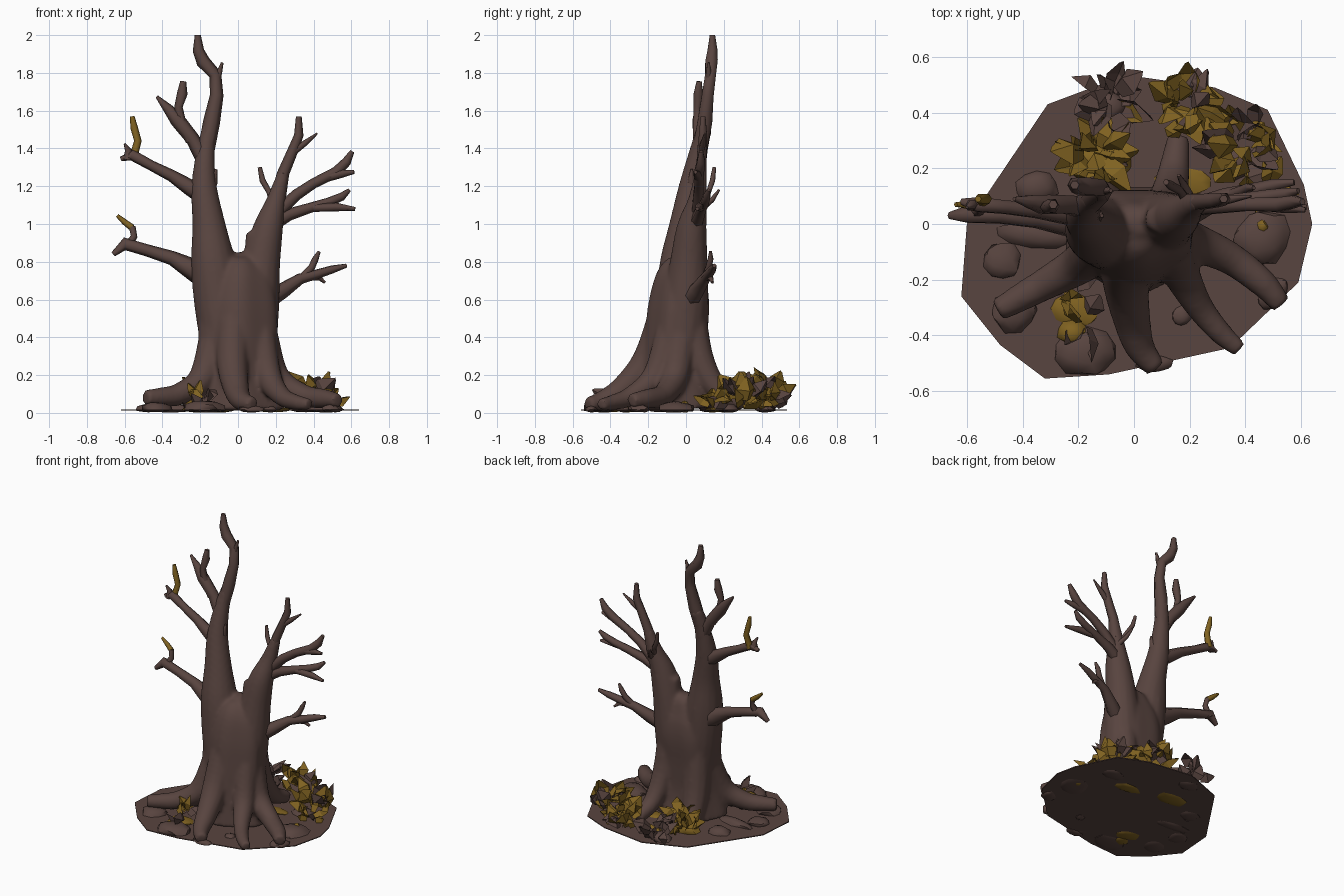
import bpy, bmesh, math, random
from mathutils import Vector, Quaternion

random.seed(7)
cube = bpy.data.objects.get("Cube")
if cube:
    bpy.data.objects.remove(cube, do_unlink=True)


def material(name, rgb):
    mat = bpy.data.materials.new(name)
    mat.use_nodes = True
    mat.diffuse_color = (*rgb, 1)
    mat.node_tree.nodes["Principled BSDF"].inputs["Base Color"].default_value = (*rgb, 1)
    return mat


BARK = material("dark brown bark", (.098, .058, .05))
MOSS = material("ochre moss", (.215, .122, .015))


def finish(name, bm, mats, angle=None):
    """Turn a bmesh into a scene object, optionally smooth shaded."""
    mesh = bpy.data.meshes.new(name)
    bm.to_mesh(mesh)
    bm.free()
    obj = bpy.data.objects.new(name, mesh)
    bpy.context.collection.objects.link(obj)
    for mat in mats:
        mesh.materials.append(mat)
    if angle:
        smooth(obj, angle)
    return obj


def activate(obj):
    bpy.ops.object.select_all(action='DESELECT')
    obj.select_set(True)
    bpy.context.view_layer.objects.active = obj


def smooth(obj, angle):
    activate(obj)
    bpy.ops.object.shade_smooth_by_angle(angle=math.radians(angle))


def resample(points, steps):
    """Catmull-Rom curve through points of x, y, z, radius."""
    pts = [Vector(p) for p in points]
    pts = [pts[0] * 2 - pts[1]] + pts + [pts[-1] * 2 - pts[-2]]
    out = []
    for a, b, c, d in zip(pts, pts[1:], pts[2:], pts[3:]):
        for i in range(steps):
            t = i / steps
            out.append((b * 2 + (c - a) * t + (a * 2 - b * 5 + c * 4 - d) * t * t
                        + (b * 3 - a - c * 3 + d) * t ** 3) / 2)
    return out + [pts[-2]]


def tube(bm, points, sides=6, steps=1, depth=1, flute=0):
    """Capped tapering tube; depth squashes its section, flute ridges it."""
    pts = resample(points, steps)
    rings, last, turn = [], Vector((0, 0, 1)), Quaternion()
    for i, p in enumerate(pts):
        ahead = pts[min(i + 1, len(pts) - 1)] - pts[max(i - 1, 0)]
        tangent = ahead.to_3d().normalized()
        turn = last.rotation_difference(tangent) @ turn
        last = tangent
        ring = []
        for k in range(sides):
            a = math.tau * k / sides
            r = p[3] * (1 + flute * math.cos(5 * a + math.pi / 2))
            ring.append(bm.verts.new(p.to_3d() + turn @ Vector((r * math.cos(a), r * depth * math.sin(a), 0))))
        rings.append(ring)
    for low, high in zip(rings, rings[1:]):
        for k in range(sides):
            n = (k + 1) % sides
            bm.faces.new((low[k], low[n], high[n], high[k]))
    bm.faces.new(rings[0][::-1])
    bm.faces.new(rings[-1])


# Trunk, twin stems and roots, fused into one flowing surface
core = bmesh.new()
tube(core, [(0, -.05, .02, .245), (0, -.055, .2, .215), (0, -.045, .4, .207), (0, -.03, .58, .2),
            (.01, -.02, .72, .165), (.02, 0, .81, .1), (.02, 0, .85, .04)], 40, 4, .8, .05)
tube(core, [(-.07, -.04, .4, .135), (-.105, -.03, .6, .13), (-.132, -.02, .8, .118), (-.155, 0, 1, .088),
            (-.18, .03, 1.2, .068), (-.17, .07, 1.4, .048), (-.145, .1, 1.52, .042)], 16, 4)
tube(core, [(.08, -.02, .4, .13), (.1, 0, .6, .12), (.125, .015, .8, .1), (.16, .03, .98, .08),
            (.2, .06, 1.12, .052), (.24, .08, 1.27, .032)], 16, 4)
tube(core, [(.1, .01, .75, .075), (.085, .02, .96, .045)], 10, 2)
roots = [
    [(-.02, -.1, .55, .09), (-.03, -.2, .28, .085), (-.01, -.33, .13, .07), (.02, -.44, .065, .055), (.08, -.52, .045, .038)],
    [(.12, -.08, .45, .075), (.16, -.16, .2, .07), (.23, -.29, .09, .052), (.31, -.39, .055, .042), (.38, -.45, .045, .032)],
    [(.12, -.03, .4, .095), (.2, -.06, .19, .075), (.34, -.12, .095, .06), (.46, -.21, .075, .052), (.53, -.29, .065, .038)],
    [(-.11, -.06, .4, .095), (-.19, -.14, .18, .075), (-.31, -.21, .1, .06), (-.4, -.26, .085, .052), (-.49, -.31, .08, .042)],
    [(.1, .02, .6, .08), (.12, .07, .3, .075), (.14, .17, .12, .06), (.16, .31, .05, .042)],
    [(-.1, .01, .5, .09), (-.11, .04, .25, .09), (-.12, .08, .12, .08), (-.14, .14, .04, .055)],
]
for root in roots:
    tube(core, root, 12, 4)
trunk = finish("trunk_and_roots", core, [BARK])
activate(trunk)
remesh = trunk.modifiers.new("fuse", 'REMESH')
remesh.mode = 'VOXEL'
remesh.voxel_size = .012
relax = trunk.modifiers.new("relax", 'SMOOTH')
relax.factor, relax.iterations = .5, 8
for mod in ("fuse", "relax"):
    bpy.ops.object.modifier_apply(modifier=mod)
smooth(trunk, 60)


def branch(name, *points, mat=BARK):
    bm = bmesh.new()
    tube(bm, points)
    finish(name, bm, [mat], 75)


# Top of the tall stem and its forks
branch("tall_stem_top", (-.17, .07, 1.38, .044), (-.14, .1, 1.54, .045), (-.113, .115, 1.68, .036),
       (-.12, .13, 1.79, .033), (-.185, .135, 1.86, .037), (-.21, .14, 1.92, .03), (-.213, .14, 2, .016))
branch("tall_stem_twig", (-.12, .125, 1.74, .02), (-.1, .12, 1.8, .016), (-.083, .12, 1.855, .007))
branch("tall_stem_spur", (-.16, .04, 1.16, .035), (-.13, .03, 1.23, .024), (-.115, .03, 1.29, .007))
branch("fork_outer", (-.18, .06, 1.34, .042), (-.24, .07, 1.45, .037), (-.32, .07, 1.55, .04),
       (-.37, .08, 1.61, .027), (-.43, .09, 1.675, .008))
branch("fork_inner", (-.25, .065, 1.44, .028), (-.3, .06, 1.54, .025), (-.315, .06, 1.62, .022),
       (-.295, .065, 1.69, .028), (-.29, .07, 1.755, .016))

# Right-hand branches
branch("upper_right_branch", (-.15, .03, 1.13, .05), (-.25, .04, 1.19, .044), (-.35, .05, 1.255, .032),
       (-.46, .06, 1.31, .027), (-.56, .07, 1.365, .03), (-.62, .08, 1.345, .012))
branch("upper_right_twig", (-.585, .07, 1.34, .025), (-.58, .07, 1.39, .018), (-.6, .06, 1.425, .006))
branch("upper_right_tip", (-.555, .08, 1.35, .022), (-.53, .09, 1.44, .02), (-.55, .09, 1.51, .02),
       (-.56, .09, 1.57, .012), mat=MOSS)
branch("lower_right_branch", (-.13, 0, .7, .075), (-.24, .01, .76, .058), (-.35, .02, .82, .038),
       (-.48, .03, .86, .032), (-.6, .035, .895, .034), (-.66, .03, .84, .014))
branch("lower_right_twig", (-.59, .04, .87, .024), (-.55, .05, .935, .018), (-.56, .06, .985, .018))
branch("lower_right_tip", (-.56, .06, .98, .018), (-.6, .07, 1.01, .016), (-.64, .07, 1.045, .009), mat=MOSS)

# Left-hand branches
branch("left_stem_top", (.21, .07, 1.14, .044), (.24, .08, 1.27, .032), (.295, .085, 1.4, .028),
       (.322, .09, 1.47, .025), (.322, .09, 1.57, .015))
branch("left_stem_twig", (.29, .08, 1.38, .02), (.35, .09, 1.425, .016), (.42, .1, 1.48, .005))
branch("left_stem_sprig", (.19, .08, 1.1, .02), (.165, .12, 1.17, .015), (.13, .14, 1.23, .016), (.115, .15, 1.3, .011))
branch("left_stem_spur", (.21, .08, 1.08, .02), (.18, .14, 1.13, .015), (.16, .175, 1.18, .007))
branch("high_branch", (.2, .06, 1.05, .035), (.31, .065, 1.155, .03), (.4, .07, 1.215, .027),
       (.52, .07, 1.275, .029), (.575, .08, 1.33, .025), (.605, .08, 1.385, .012))
branch("high_branch_fork", (.45, .07, 1.24, .023), (.54, .06, 1.265, .023), (.615, .05, 1.275, .01))
branch("middle_branch", (.18, .05, 1.0, .04), (.27, .07, 1.05, .033), (.38, .085, 1.085, .027),
       (.48, .1, 1.115, .025), (.55, .11, 1.145, .022), (.59, .12, 1.18, .01))
branch("middle_branch_fork", (.4, .08, 1.085, .021), (.52, .07, 1.09, .023), (.62, .06, 1.08, .01))
branch("low_branch", (.16, .02, .6, .05), (.24, .06, .65, .042), (.33, .1, .71, .03),
       (.42, .12, .735, .026), (.5, .14, .76, .022), (.575, .15, .78, .011))
branch("low_branch_twig", (.34, .1, .715, .022), (.39, .12, .77, .019), (.41, .13, .815, .017), (.43, .13, .855, .008))
branch("low_branch_spur", (.38, .11, .72, .02), (.43, .13, .715, .015), (.46, .14, .69, .008))

# Faceted slab of earth
outline = [(-.03, .535), (-.31, .43), (-.6, 0), (-.62, -.26), (-.48, -.435), (-.32, -.555), (-.09, -.54),
           (.345, -.445), (.59, -.21), (.64, 0), (.61, .14), (.48, .41), (.29, .49)]
bm = bmesh.new()
base = bm.faces.new([bm.verts.new((x, y, .012)) for x, y in outline])
grown = bmesh.ops.extrude_face_region(bm, geom=[base])["geom"]
bmesh.ops.translate(bm, verts=[v for v in grown if isinstance(v, bmesh.types.BMVert)], vec=(0, 0, .006))
bmesh.ops.recalc_face_normals(bm, faces=bm.faces)
finish("earth_slab", bm, [BARK])


def stone(name, x, y, rx, ry, height, spin=0, mat=BARK):
    """Rough flattened boulder poking through the earth slab."""
    bm = bmesh.new()
    bmesh.ops.create_icosphere(bm, subdivisions=2, radius=1)
    c, s = math.cos(spin), math.sin(spin)
    for v in bm.verts:
        p = v.co * random.uniform(.85, 1.08)
        px, py = p.x * rx, p.y * ry
        z = .018 + (p.z * (height - .018) if p.z > 0 else p.z * .016)
        v.co = (x + px * c - py * s, y + px * s + py * c, z)
    finish(name, bm, [mat], 40)


# Stones and moss patches on the ground
for i, spec in enumerate([
        (-.35, .13, .08, .065, .06), (-.36, -.04, .14, .045, .05, -.1), (-.47, -.13, .07, .07, .05),
        (-.43, -.31, .09, .08, .06, .3), (-.17, -.46, .12, .09, .07), (.46, -.05, .11, .1, .06, .5),
        (.17, -.33, .035, .035, .035), (.5, -.25, .07, .05, .05, .8), (.07, -.5, .07, .035, .04),
        (-.1, .42, .08, .06, .06), (.36, .22, .09, .06, .05)]):
    stone(f"stone_{i + 1}", *spec)
for i, spec in enumerate([(-.21, -.31, .09, .06, .035, -.3), (-.22, -.39, .055, .05, .07), (.18, .15, .11, .05, .03),
                          (.46, -.01, .03, .035, .068), (-.12, .22, .13, .07, .09)]):
    stone(f"moss_patch_{i + 1}", *spec, mat=MOSS)


def leaf_pile(name, x, y, spread, top, count, brown, size=.12):
    """Heap of large creased leaves with blunt ends, a share of them brown."""
    bm = bmesh.new()
    for i in range(count):
        a = math.tau * (i + random.random()) / count
        out = Vector((math.cos(a), math.sin(a), 0))
        foot = Vector((x, y, random.uniform(.03, top * .6))) + out * spread * random.uniform(.1, .6)
        grow = (out * random.uniform(.1, 1) + Vector((0, 0, random.uniform(.1, .8)))).normalized()
        side = grow.cross(Vector([random.uniform(-1, 1) for _ in "xyz"])).normalized()
        width = side * size * random.uniform(.3, .5)
        lift = grow.cross(side) * size * .25
        reach = grow * size * random.uniform(.7, 1.2)
        rows = [(foot - width * .6, foot + lift, foot + width * .6),
                (foot + reach * .5 - width, foot + reach * .5 + lift * 1.5, foot + reach * .5 + width),
                (foot + reach - width * .3, foot + reach * 1.1, foot + reach + width * .2)]
        for p in (p for row in rows for p in row):
            p.z = min(max(p.z, .02), top)
        grid = [[bm.verts.new(p) for p in row] for row in rows]
        tint = int(random.random() < brown)
        for low, high in zip(grid, grid[1:]):
            for k in range(2):
                bm.faces.new((low[k], low[k + 1], high[k + 1], high[k])).material_index = tint
    finish(name, bm, [MOSS, BARK])


# Fallen leaves, mostly heaped at the back
leaf_pile("leaf_pile_back_right", -.13, .26, .12, .19, 20, .05)
leaf_pile("leaf_pile_back_edge", -.1, .44, .11, .17, 13, .9)
leaf_pile("leaf_pile_back_left", .2, .42, .11, .24, 20, .15)
leaf_pile("leaf_pile_left", .39, .28, .14, .22, 22, .3)
leaf_pile("leaf_pile_left_edge", .47, .14, .06, .13, 5, .2, .09)
leaf_pile("leaf_pile_front_right", -.18, -.35, .08, .13, 4, .75, .1)
leaf_pile("leaf_pile_root", -.23, -.24, .05, .18, 6, .3, .08)
